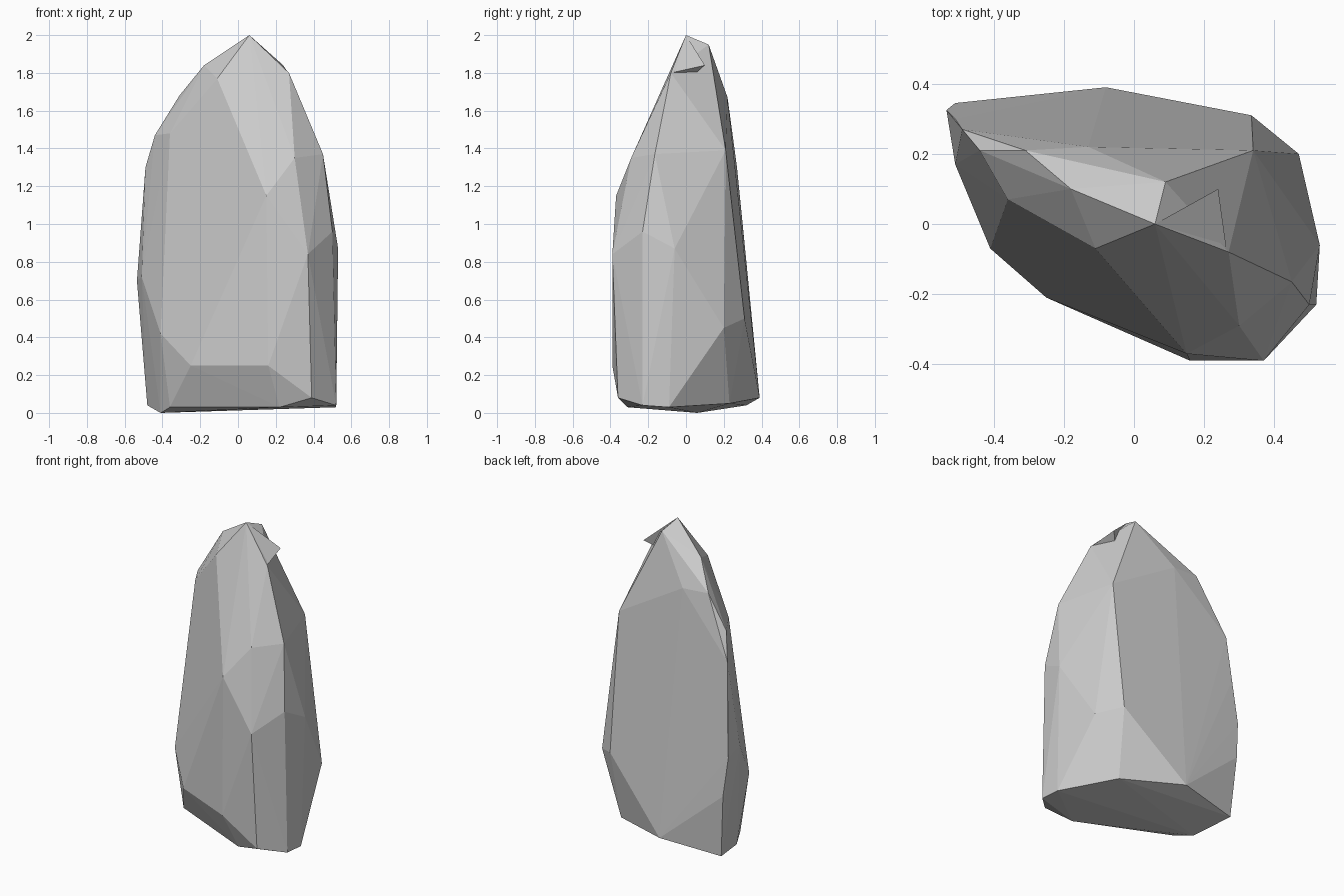
import bpy
import bmesh


def faceted(name, points):
    """Flat-faced chipped stone piece wrapped around its corner points."""
    bm = bmesh.new()
    for p in points:
        bm.verts.new(p)
    result = bmesh.ops.convex_hull(bm, input=bm.verts[:])
    loose = [v for v in bm.verts if not v.link_faces]
    bmesh.ops.delete(bm, geom=loose, context='VERTS')
    bmesh.ops.recalc_face_normals(bm, faces=bm.faces[:])
    mesh = bpy.data.meshes.new(name)
    bm.to_mesh(mesh)
    bm.free()
    obj = bpy.data.objects.new(name, mesh)
    bpy.context.collection.objects.link(obj)
    return obj


# Corners of the boulder, grouped from base to tip
base = [(-0.41, 0.06, 0.0), (-0.48, 0.32, 0.04), (-0.36, -0.05, 0.03),
        (0.22, -0.31, 0.03), (0.39, -0.36, 0.08), (0.52, -0.23, 0.04),
        (0.52, -0.09, 0.03), (0.31, 0.23, 0.05), (-0.08, 0.39, 0.08)]
lower = [(-0.25, -0.21, 0.25), (0.16, -0.39, 0.25), (-0.41, -0.07, 0.42),
         (0.47, 0.20, 0.45), (0.335, 0.31, 0.50), (-0.51, 0.345, 0.45)]
middle = [(-0.535, 0.325, 0.70), (-0.51, 0.17, 0.72), (0.37, -0.39, 0.84),
          (0.53, -0.06, 0.87), (0.50, -0.23, 0.96), (-0.51, 0.30, 1.0),
          (0.15, -0.37, 1.15)]
upper = [(-0.49, 0.27, 1.30), (0.30, -0.29, 1.35), (0.45, -0.165, 1.37),
         (0.34, 0.21, 1.39), (-0.36, 0.07, 1.48), (-0.44, 0.21, 1.47)]
tip = [(-0.31, 0.21, 1.68), (-0.13, 0.22, 1.67), (-0.11, -0.07, 1.77),
       (-0.18, 0.10, 1.84), (0.27, -0.08, 1.80), (0.09, 0.12, 1.95),
       (0.06, 0.0, 2.0)]
faceted("boulder", base + lower + middle + upper + tip)

# Thin overhanging chip beside the tip
faceted("overhanging_chip", [(0.06, 0.0, 2.0), (0.265, -0.08, 1.80),
                             (0.24, 0.10, 1.84), (0.17, 0.03, 1.78)])
